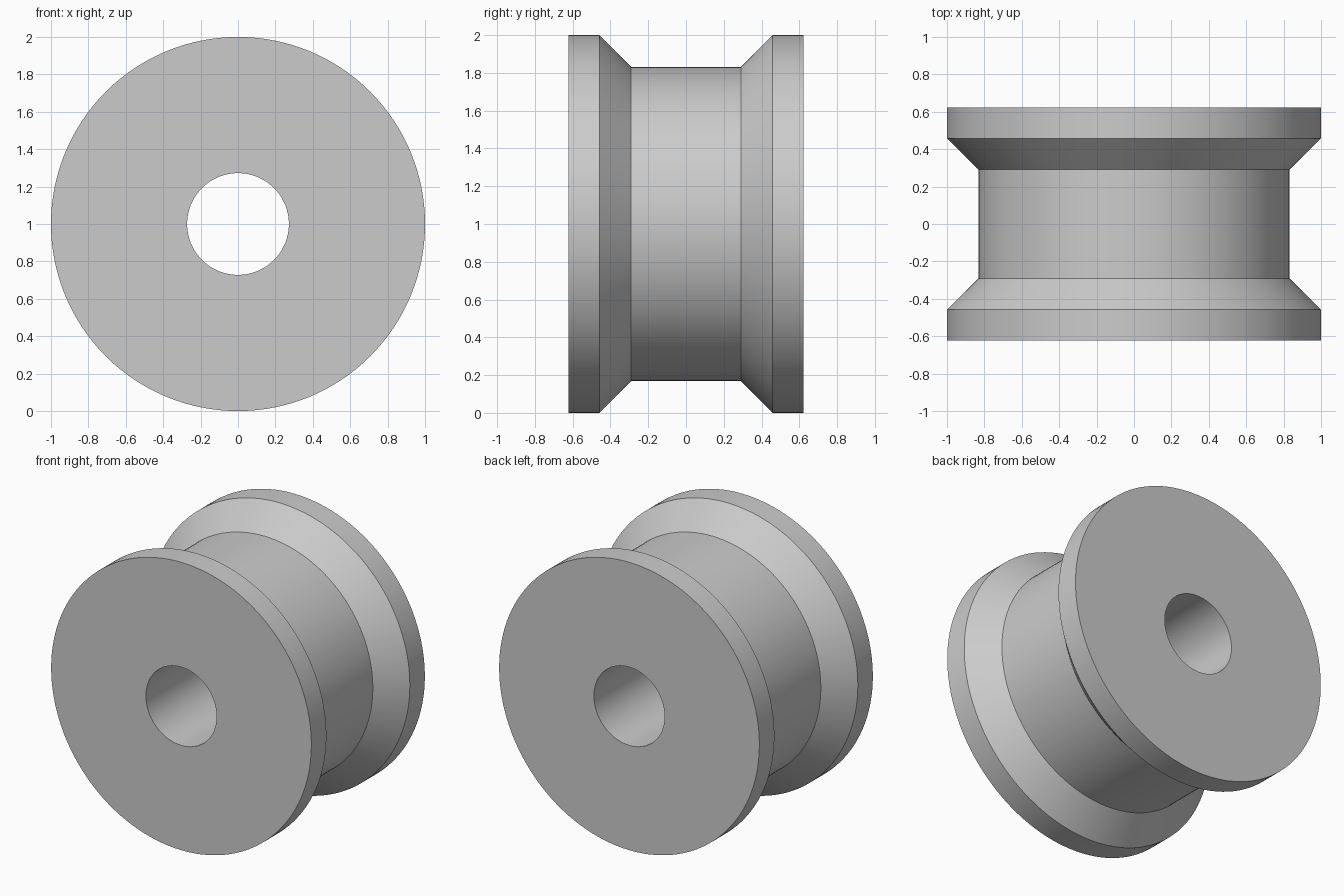
import bpy
import bmesh
from math import cos, sin, tau

old = bpy.data.objects.get("Cube")
if old:
    bpy.data.objects.remove(old, do_unlink=True)

SEGMENTS = 128
BORE, HUB, RIM = 0.272, 0.832, 1.0
HALF_WIDTH, LIP, GROOVE = 0.623, 0.458, 0.292

# Plain grey material
grey = bpy.data.materials.new("plain grey")
colour = (0.6, 0.6, 0.6, 1)
grey.use_nodes = True
grey.diffuse_color = colour
grey.node_tree.nodes["Principled BSDF"].inputs["Base Color"].default_value = colour

# Closed half-section (radius, y), mirrored front to back
front = [(BORE, -HALF_WIDTH), (RIM, -HALF_WIDTH), (RIM, -LIP), (HUB, -GROOVE)]
profile = front + [(r, -y) for r, y in reversed(front)]

# Turn the section around the horizontal axle
bm = bmesh.new()
rings = []
for i in range(SEGMENTS):
    a = tau * i / SEGMENTS
    rings.append([bm.verts.new((r * cos(a), y, 1 + r * sin(a))) for r, y in profile])
for i, ring in enumerate(rings):
    after = rings[(i + 1) % SEGMENTS]
    for j in range(len(profile)):
        k = (j + 1) % len(profile)
        bm.faces.new((ring[j], ring[k], after[k], after[j]))
bmesh.ops.recalc_face_normals(bm, faces=bm.faces)

mesh = bpy.data.meshes.new("grooved_roller")
bm.to_mesh(mesh)
bm.free()
mesh.materials.append(grey)
roller = bpy.data.objects.new("grooved_roller", mesh)
bpy.context.collection.objects.link(roller)

# Smooth curved bands with crisp rims
bpy.ops.object.select_all(action="DESELECT")
roller.select_set(True)
bpy.context.view_layer.objects.active = roller
bpy.ops.object.shade_smooth_by_angle(angle=0.5)
